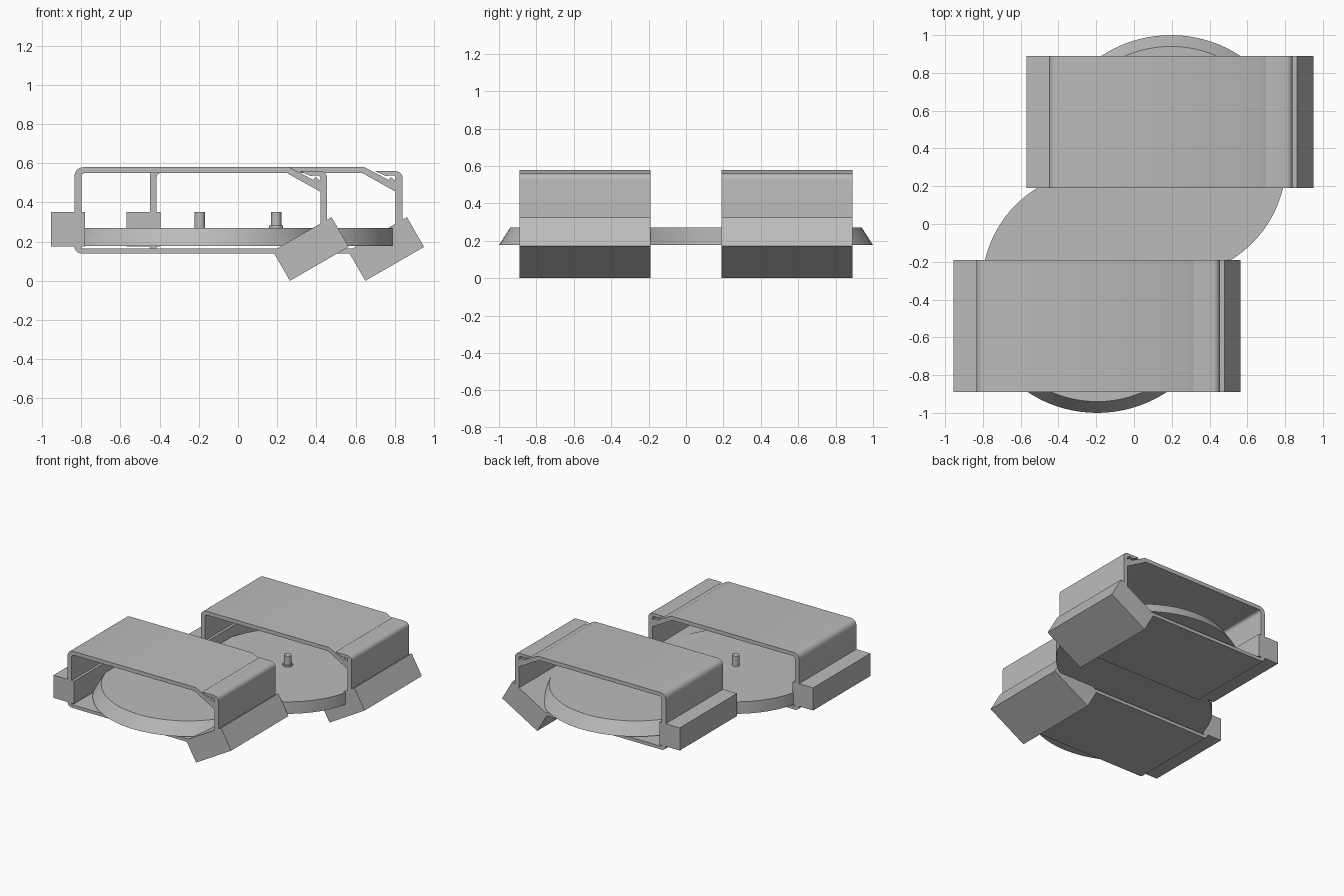
import bpy, bmesh, math
from mathutils import Vector

if "Cube" in bpy.data.objects:
    bpy.data.objects.remove(bpy.data.objects["Cube"])

grey = bpy.data.materials.new("light_grey")
grey.diffuse_color = (0.5, 0.5, 0.5, 1)
grey.use_nodes = True
grey.node_tree.nodes["Principled BSDF"].inputs["Base Color"].default_value = grey.diffuse_color


def finish(name, bm, smooth=True):
    bmesh.ops.recalc_face_normals(bm, faces=bm.faces)
    me = bpy.data.meshes.new(name)
    bm.to_mesh(me)
    bm.free()
    ob = bpy.data.objects.new(name, me)
    bpy.context.collection.objects.link(ob)
    me.materials.append(grey)
    if smooth:
        bpy.ops.object.select_all(action='DESELECT')
        ob.select_set(True)
        bpy.context.view_layer.objects.active = ob
        bpy.ops.object.shade_smooth_by_angle(angle=math.radians(30))
    return ob


def rounded(points, steps=6):
    """Round each profile corner that carries a radius (x, z, r)."""
    out = []
    for i, p in enumerate(points):
        c = Vector(p[:2])
        if len(p) < 3:
            out.append(c)
            continue
        a = (Vector(points[i - 1][:2]) - c).normalized() * p[2]
        b = (Vector(points[(i + 1) % len(points)][:2]) - c).normalized() * p[2]
        for k in range(steps + 1):
            t = k / steps * math.pi / 2
            out.append(c + a * (1 - math.sin(t)) + b * (1 - math.cos(t)))
    return out


def prism(name, outline, offset, direction, smooth=True):
    """Extrude a closed outline (list of 3D points) along a direction."""
    bm = bmesh.new()
    face = bm.faces.new([bm.verts.new(Vector(p) + Vector(offset)) for p in outline])
    new = bmesh.ops.extrude_face_region(bm, geom=[face])
    bmesh.ops.translate(bm, vec=direction,
                        verts=[v for v in new['geom'] if isinstance(v, bmesh.types.BMVert)])
    return finish(name, bm, smooth)


def cylinder(name, x, y, z0, z1, r, n=32):
    ring = [(r * math.cos(2 * math.pi * i / n), r * math.sin(2 * math.pi * i / n), 0) for i in range(n)]
    return prism(name, ring, (x, y, z0), (0, 0, z1 - z0))


# Clamp profiles in x, z (optional corner radius)
strap = [(0.26, 0.58), (-0.835, 0.58, 0.045), (-0.835, 0.14, 0.035), (0.23, 0.14),
         (0.23, 0.165), (-0.80, 0.165), (-0.80, 0.55, 0.02), (0.25, 0.55),
         (0.42, 0.455), (0.42, 0.51), (0.395, 0.53), (0.385, 0.515)]
catch_wall = [(0.315, 0.56), (0.455, 0.56, 0.035), (0.455, 0.25), (0.42, 0.25),
              (0.42, 0.54, 0.015), (0.37, 0.535)]
side_block = [(-0.955, 0.175), (-0.78, 0.175), (-0.78, 0.35), (-0.955, 0.35)]
tilted_block = [(0.265, 0.0), (0.565, 0.173), (0.478, 0.325), (0.1775, 0.152)]

for side, dx, y in (("front", 0.0, -0.89), ("back", 0.385, 0.19)):
    for part, prof in (("strap", strap), ("catch_wall", catch_wall),
                       ("side_block", side_block), ("tilted_block", tilted_block)):
        prism(f"{side}_{part}", [(p.x, 0, p.y) for p in rounded(prof)],
              (dx, y, 0), (0, 0.70, 0), "block" not in part)

# S-shaped base plate: outline of two overlapping discs
CX, CY, R, R_FLARE, Z0, Z1 = 0.195, 0.33, 0.61, 0.67, 0.177, 0.27
d = math.hypot(CX, CY)
axis = math.atan2(CY, CX)
half = math.acos(d / R)
N = 72
outline = []
for s in (-1, 1):
    base = axis + (0 if s < 0 else math.pi)
    for i in range(N):
        a = base + half + (2 * math.pi - 2 * half) * i / N
        outline.append((s * CX + R * math.cos(a), s * CY + R * math.sin(a), 0))
prism("base_plate", outline, (0, 0, Z0), (0, 0, Z1 - Z0))

# Sloped half rings on the outer ends of the plate
for side, s in (("front", -1), ("back", 1)):
    bm = bmesh.new()
    rings = []
    for i in range(49):
        a = math.pi * i / 48
        rings.append([bm.verts.new((s * (CX + r * math.cos(a)), s * (CY + r * math.sin(a)), z))
                      for r, z in ((R - 0.02, Z0), (R_FLARE, Z0), (R, Z1), (R - 0.02, Z1 - 0.01))])
    for p, q in zip(rings, rings[1:]):
        for k in range(4):
            j = (k + 1) % 4
            bm.faces.new((p[k], p[j], q[j], q[k]))
    bm.faces.new(rings[0])
    bm.faces.new(rings[-1])
    finish(f"{side}_sloped_rim", bm)
    # Pin at the disc centre
    cylinder(f"{side}_pin", s * CX, s * CY, Z1 - 0.01, 0.35, 0.027)

cylinder("back_pin_collar", CX, CY, Z1 - 0.01, 0.283, 0.036)
